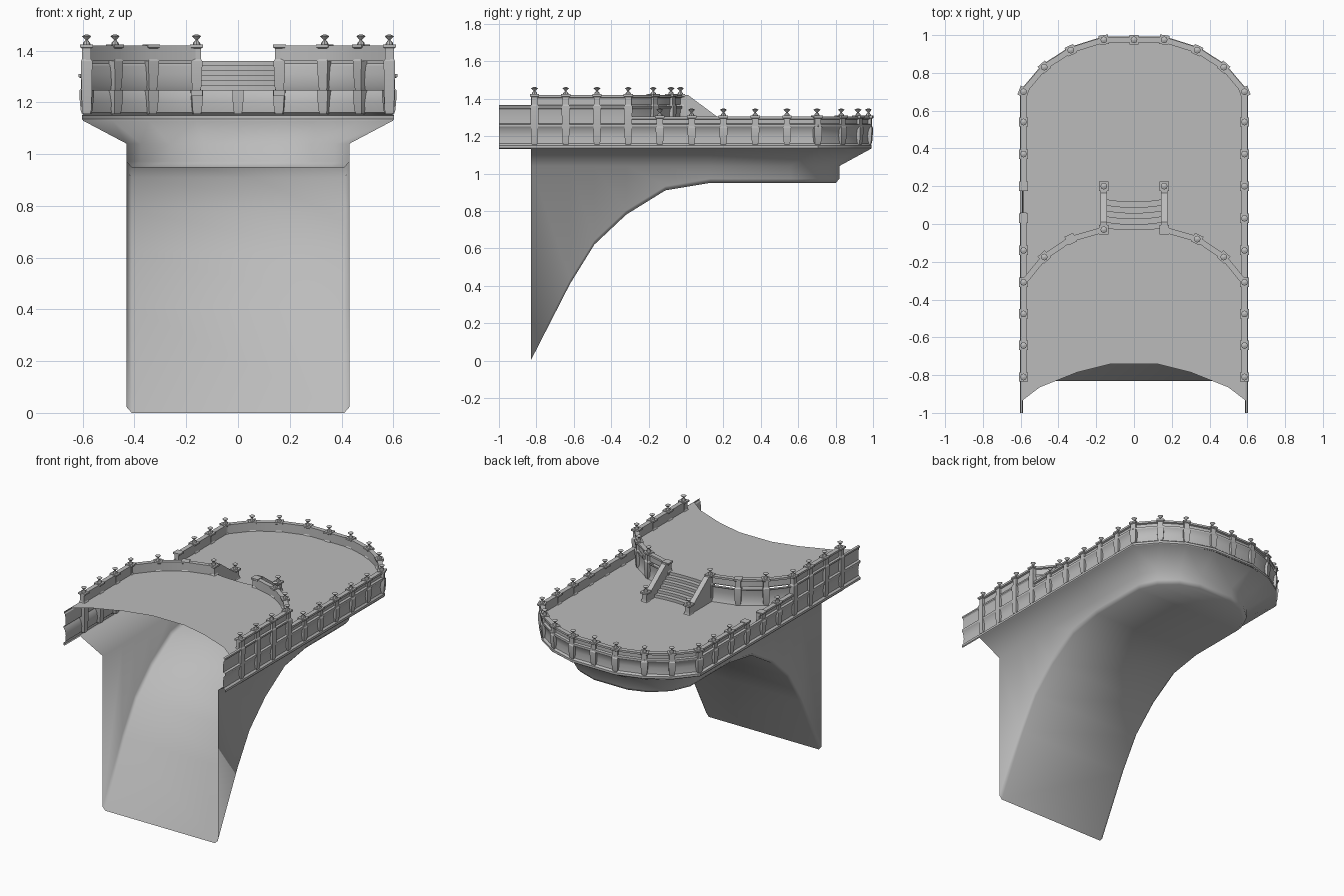
import bpy, bmesh, math
from mathutils import Vector

cube = bpy.data.objects.get("Cube")
if cube:
    bpy.data.objects.remove(cube, do_unlink=True)

stone = bpy.data.materials.new("grey_stone")
stone.use_nodes = True
stone.diffuse_color = (0.5, 0.5, 0.5, 1)
stone.node_tree.nodes["Principled BSDF"].inputs["Base Color"].default_value = (0.5, 0.5, 0.5, 1)

LOW, HIGH, RAIL = 1.245, 1.36, 0.06   # terrace heights and parapet height
SIDE = 0.585                          # centre line of the side parapets


def make(name, verts, faces, angle=30):
    """Build a mesh object with clean normals and sharp-aware smoothing."""
    mesh = bpy.data.meshes.new(name)
    mesh.from_pydata([tuple(v) for v in verts], [], faces)
    bm = bmesh.new()
    bm.from_mesh(mesh)
    bmesh.ops.recalc_face_normals(bm, faces=bm.faces)
    bm.to_mesh(mesh)
    bm.free()
    mesh.materials.append(stone)
    obj = bpy.data.objects.new(name, mesh)
    bpy.context.collection.objects.link(obj)
    bpy.ops.object.select_all(action='DESELECT')
    obj.select_set(True)
    bpy.context.view_layer.objects.active = obj
    bpy.ops.object.shade_smooth_by_angle(angle=math.radians(angle))
    return obj


def grid_faces(rows, cols):
    return [(r * cols + c, r * cols + c + 1, (r + 1) * cols + c + 1, (r + 1) * cols + c)
            for r in range(rows - 1) for c in range(cols - 1)]


def mirrored(path):
    """Continue a right-hand path with its mirror image."""
    return path + [(-x, y) for x, y in reversed(path) if x > 0]


def miters(path):
    """Outward normals at path corners, scaled to keep the width."""
    pts = [Vector(p) for p in path]
    segs = [(b - a).normalized() for a, b in zip(pts, pts[1:])]
    outs = [Vector((s.y, -s.x)) for s in segs]
    result = []
    for i in range(len(pts)):
        a, b = outs[max(i - 1, 0)], outs[min(i, len(outs) - 1)]
        m = (a + b).normalized()
        result.append(m / m.dot(a))
    return result


def sweep(name, path, profile, capped=False):
    """Carry an (outward offset, height) profile along a plan path."""
    verts = [(p[0] + n.x * d, p[1] + n.y * d, z)
             for p, n in zip(path, miters(path)) for d, z in profile]
    k = len(profile)
    faces = grid_faces(len(path), k)
    if capped:
        faces += [tuple(range(k)), tuple(range(len(verts) - k, len(verts)))]
    return make(name, verts, faces)


def lathe(rings, sides, turn=0.0):
    """Closed stack of regular rings given as (radius, height)."""
    verts = [(r * math.cos(turn + math.tau * s / sides), r * math.sin(turn + math.tau * s / sides), z)
             for r, z in rings for s in range(sides)]
    faces = [(i * sides + s, i * sides + (s + 1) % sides,
              (i + 1) * sides + (s + 1) % sides, (i + 1) * sides + s)
             for i in range(len(rings) - 1) for s in range(sides)]
    faces += [tuple(range(sides)), tuple(range(len(verts) - sides, len(verts)))]
    return verts, faces


def post(name, x, y, turn, bottom, top, finial=True):
    """Square pier with corbel, cap and an hourglass finial."""
    floor = top - RAIL
    piers = [(.014, bottom), (.018, bottom + .015), (.022, floor - .02), (.022, floor),
             (.017, floor + .008), (.017, top - .012), (.025, top - .007), (.025, top + .004)]
    v, f = lathe([(r * math.sqrt(2), z) for r, z in piers], 4, turn + math.pi / 4)
    if finial:
        urn = [(.015, .004), (.013, .011), (.004, .021), (.018, .036), (.004, .043)]
        v2, f2 = lathe([(r, top + z) for r, z in urn], 8)
        f += [tuple(i + len(v) for i in face) for face in f2]
        v += v2
    obj = make(name, v, f)
    obj.location = (x, y, 0)


def parapet(floor):
    return [(.004, floor + .005), (.004, floor + .043), (.015, floor + .047), (.015, floor + RAIL),
            (-.015, floor + RAIL), (-.015, floor)]


# Plan outlines
round_end = [(SIDE, .70), (.475, .83), (.335, .92), (.16, .975), (0, .975)]
arc = [(SIDE, -.31), (.475, -.175), (.335, -.08), (.16, -.03)]
outline = mirrored([(SIDE, -.31)] + round_end)

# Supporting shell: arched underside, straight sides and flared rim
under = [(-.83, 0), (-.62, .41), (-.49, .62), (-.32, .78), (-.11, .91), (.13, .95)]
rim_end = [(.6, .70), (.486, .84), (.343, .932), (.162, .985)]
waist_end = [(.43, .56), (.375, .68), (.265, .775), (.13, .82)]
stations = [((.6, y), (.43, y), z) for y, z in under]
stations += [(a, b, .95) for a, b in zip(rim_end, waist_end)]
shell = []
for (rx, ry), (wx, wy), z in stations:
    half = [(rx, ry, 1.13), (wx, wy, 1.04), (wx, wy, z + .022),
            (wx * .955, wy - (.018 if wy > .5 else 0), z)]
    shell += half + [(-x, y, h) for x, y, h in reversed(half)]
last = len(shell) - 8
end_faces = [tuple(last + i for i in (k, k + 1, 6 - k, 7 - k)) for k in range(3)]
make("support_shell", shell, grid_faces(len(stations), 8) + end_faces, 66)

# Moulded outer wall running round the whole terrace
sweep("outer_wall", mirrored([(SIDE, -1), (SIDE, -.31)] + round_end),
      [(.012, 1.13), (.018, 1.135), (.018, 1.15), (.006, 1.16), (.002, 1.20),
       (.008, 1.235), (.018, 1.25), (.018, 1.262), (.004, 1.266)])
upper_wall = [(.004, 1.266), (.003, 1.31), (.008, 1.342), (.015, 1.35), (.015, HIGH), (.004, HIGH + .005)]

# Lower parapet, with a missing stretch on one side
gap = [(-SIDE, .18), (-SIDE, .06)]
sweep("lower_parapet", outline[:-1] + gap[:1], parapet(LOW), True)
sweep("lower_parapet_stub", gap[1:] + outline[-1:], parapet(LOW), True)

# Upper side walls, their parapets and the curved wall beside the steps
for s, label in ((1, "left"), (-1, "right")):
    def run(pts):
        pts = [(s * x, y) for x, y in pts]
        return pts if s > 0 else pts[::-1]
    sweep(label + "_upper_wall", run([(SIDE, -1), (SIDE, -.31)]), upper_wall)
    sweep(label + "_upper_parapet", run([(SIDE, -.83), (SIDE, -.31)]), parapet(HIGH), True)
    sweep(label + "_arc_wall", run(arc), [(.012, LOW)] + upper_wall[:-1])
    sweep(label + "_arc_parapet", run(arc), parapet(HIGH), True)

    # Sloping stair cheek
    cheek = [(-.03, LOW), (-.03, 1.42), (.01, 1.42), (.165, 1.305), (.2, 1.305), (.2, LOW)]
    n = len(cheek)
    verts = [(s * .16 + dx, y, z) for dx in (-.017, .017) for y, z in cheek]
    faces = [tuple(range(n)), tuple(range(n, 2 * n))]
    faces += [(i, (i + 1) % n, (i + 1) % n + n, i + n) for i in range(n)]
    make(label + "_stair_cheek", verts, faces)

    # Posts: upper side, lower side, curved wall and stair foot
    for i in range(4):
        post(f"{label}_upper_post", s * SIDE, -.81 + i * .167, 0, 1.155, HIGH + RAIL)
    for i in range(5):
        y = -.14 + i * .17
        broken = s < 0 and i in (1, 2)
        post(f"{label}_lower_post", s * SIDE, y, 0, 1.155, LOW + RAIL, not broken)
    for i, ((x, y), m) in enumerate(list(zip(arc, miters(arc)))[1:]):
        turn = math.atan2(m.y, m.x) if i < 2 else 0
        lost = (s, i) in ((-1, 1), (1, 2))
        post(f"{label}_arc_post", s * x, y, s * turn, LOW, HIGH + RAIL, not lost)
    post(f"{label}_stair_post", s * .16, .2, 0, LOW, LOW + RAIL)

# Posts round the curved end
for (x, y), m in list(zip(outline, miters(outline)))[1:-1]:
    post("end_post", x, y, math.atan2(m.y, m.x), 1.155, LOW + RAIL)

# Terrace floors
lower = outline + [(-x, y) for x, y in arc[1:]] + arc[:0:-1]
make("lower_floor", [(x, y, LOW) for x, y in lower], [tuple(range(len(lower)))])
front = [(.598, -.94), (.5, -.865), (.4, -.825), (.3, -.785), (.12, -.74)]
upper = [(-x, y) for x, y in front] + front[::-1] + mirrored(arc)
make("upper_floor", [(x, y, HIGH) for x, y in upper], [tuple(range(len(upper)))])

# Gently bowed steps
count = 6
rise = (HIGH - LOW) / count
tread = []
for k in range(count):
    y = -.02 + k * .03
    tread += [(y, HIGH - k * rise), (y, HIGH - (k + 1) * rise)]
tread.insert(0, (-.035, HIGH))
xs = [i * .036 - .144 for i in range(9)]
verts = [(x, y - .012 * (1 - (x / .144) ** 2), z) for x in xs for y, z in tread]
make("steps", verts, grid_faces(len(xs), len(tread)))
